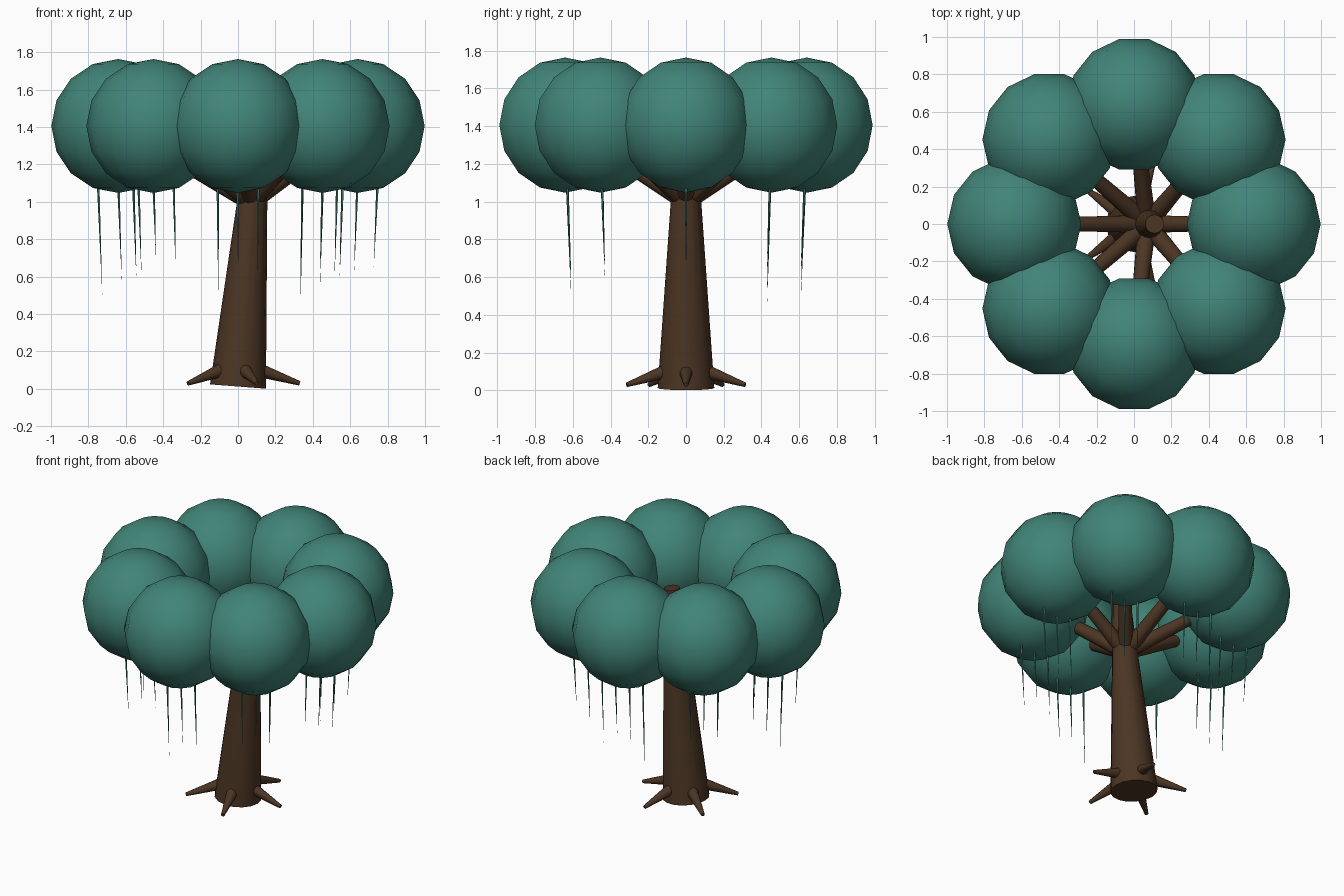
import bpy, bmesh, math
from mathutils import Vector

if "Cube" in bpy.data.objects:
    bpy.data.objects.remove(bpy.data.objects["Cube"])


def material(name, rgb):
    m = bpy.data.materials.new(name)
    m.diffuse_color = (*rgb, 1)
    m.use_nodes = True
    m.node_tree.nodes["Principled BSDF"].inputs["Base Color"].default_value = m.diffuse_color
    return m


LEAF = material("teal_foliage", (0.053, 0.231, 0.187))
BARK = material("brown_bark", (0.071, 0.036, 0.017))


def lathe(name, profile, sides, start, axis, mat):
    """Revolve (radius, height) points round an axis that begins at start."""
    bm = bmesh.new()
    rings = []
    for r, h in profile:
        count = 1 if r < 1e-6 else sides
        rings.append([bm.verts.new((r * math.cos(2 * math.pi * i / sides),
                                    r * math.sin(2 * math.pi * i / sides), h))
                      for i in range(count)])
    for a, b in zip(rings, rings[1:]):
        for i in range(sides):
            j = (i + 1) % sides
            quad = [a[i % len(a)], a[j % len(a)], b[j % len(b)], b[i % len(b)]]
            bm.faces.new(list(dict.fromkeys(quad)))
    for ring in (rings[0], rings[-1]):
        if len(ring) > 1:
            bm.faces.new(ring)
    bmesh.ops.recalc_face_normals(bm, faces=bm.faces)
    mesh = bpy.data.meshes.new(name)
    bm.to_mesh(mesh)
    bm.free()
    mesh.materials.append(mat)
    ob = bpy.data.objects.new(name, mesh)
    bpy.context.collection.objects.link(ob)
    ob.location = start
    ob.rotation_mode = 'QUATERNION'
    if Vector(axis).normalized().z < 0.9999:
        ob.rotation_quaternion = Vector((0, 0, 1)).rotation_difference(Vector(axis))
    bpy.ops.object.select_all(action='DESELECT')
    ob.select_set(True)
    bpy.context.view_layer.objects.active = ob
    bpy.ops.object.shade_smooth_by_angle(angle=math.radians(45))
    return ob


def taper(name, p, q, r0, r1, sides, mat):
    """Tapered limb from p to q."""
    p, q = Vector(p), Vector(q)
    return lathe(name, [(r0, 0), (r1, (q - p).length)], sides, p, q - p, mat)


# leaning trunk
taper("trunk", (0, 0, 0.012), (0.11, 0, 1.44), 0.15, 0.05, 16, BARK)

# five splayed roots
for k in range(5):
    a = 2 * math.pi * k / 5
    c, s = math.cos(a), math.sin(a)
    taper(f"root_{k}", (0.09 * c, 0.09 * s, 0.107), (0.33 * c, 0.33 * s, 0.029),
          0.04, 0.012, 10, BARK)

# ring of foliage balls, each with a branch and three hanging vines
R, RING, HEIGHT = 0.358, 0.64, 1.405
ball = [(R * math.sin(math.pi * i / 8), -R * math.cos(math.pi * i / 8)) for i in range(9)]
vine_tips = [(0.60, 0.62, 0.65), (0.46, 0.55, 0.66), (0.48, 0.62, 0.65), (0.65, 0.72, 0.66),
             (0.50, 0.57, 0.61), (0.60, 0.70, 0.70), (0.49, 0.60, 0.60), (0.62, 0.68, 0.60)]
for k, tips in enumerate(vine_tips):
    a = math.pi * k / 4
    centre = Vector((RING * math.cos(a), RING * math.sin(a), HEIGHT))
    lathe(f"foliage_{k}", ball, 14, centre, (0, 0, 1), LEAF)
    fork = Vector((0.07, 0, 1.0))
    taper(f"branch_{k}", fork, fork.lerp(centre, 0.8), 0.05, 0.036, 10, BARK)
    for n, tip in enumerate(tips):
        x, y = centre.x + 0.108 * (n - 1), centre.y * 0.985
        taper(f"vine_{k}_{n}", (x, y, 1.12), (x * 0.97, y * 0.965, tip), 0.008, 0.0, 5, LEAF)
